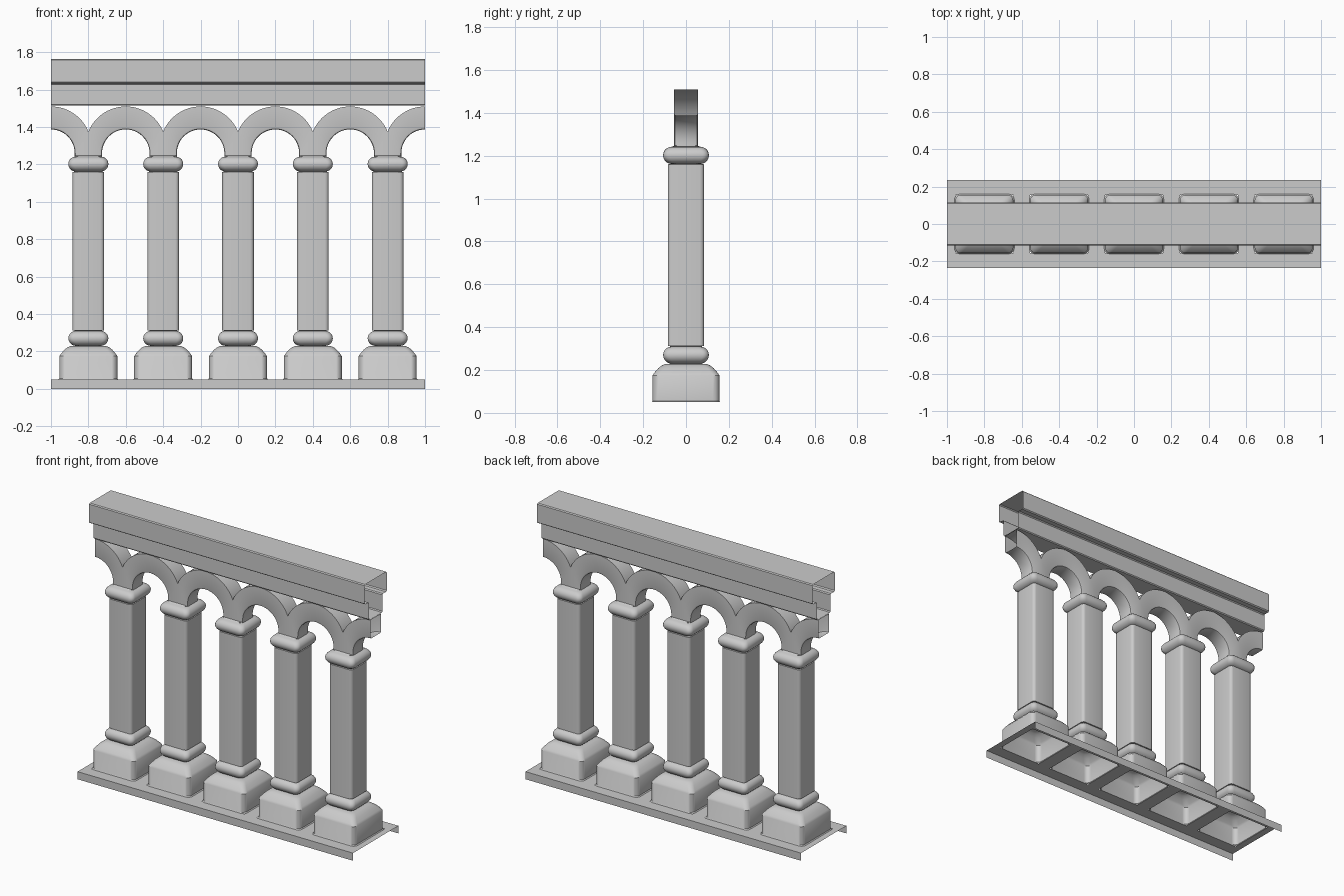
import bpy, bmesh
from math import sin, cos, pi, asin, radians

if "Cube" in bpy.data.objects:
    bpy.data.objects.remove(bpy.data.objects["Cube"])


def finish(name, bm):
    bmesh.ops.remove_doubles(bm, verts=bm.verts, dist=1e-5)
    bmesh.ops.recalc_face_normals(bm, faces=bm.faces)
    # open shells: make sure the highest level face looks up
    flat = [f for f in bm.faces if abs(f.normal.z) > 0.9]
    if flat and max(flat, key=lambda f: f.calc_center_median().z).normal.z < 0:
        bmesh.ops.reverse_faces(bm, faces=bm.faces)
    me = bpy.data.meshes.new(name)
    bm.to_mesh(me)
    bm.free()
    ob = bpy.data.objects.new(name, me)
    bpy.context.collection.objects.link(ob)
    bpy.ops.object.select_all(action='DESELECT')
    ob.select_set(True)
    bpy.context.view_layer.objects.active = ob
    bpy.ops.object.shade_smooth_by_angle(angle=radians(35))
    return ob


def loft(bm, rings, closed=True):
    rows = [[bm.verts.new(p) for p in r] for r in rings]
    n = len(rows[0])
    for a, b in zip(rows, rows[1:]):
        for i in range(n if closed else n - 1):
            j = (i + 1) % n
            bm.faces.new((a[i], a[j], b[j], b[i]))


def rounded_rect(hx, hy, r, z, seg=4):
    pts = []
    for k, (sx, sy) in enumerate([(1, 1), (-1, 1), (-1, -1), (1, -1)]):
        for i in range(seg + 1):
            a = (k + i / seg) * pi / 2
            pts.append((sx * (hx - r) + r * cos(a), sy * (hy - r) + r * sin(a), z))
    return pts


# base slab: open underneath and at the ends, with an opening under each column
bm = bmesh.new()
Y, H, Z = 0.235, 0.155, 0.05
columns = [-0.8, -0.4, 0, 0.4, 0.8]
xs = [-1] + [c + s * H for c in columns for s in (-1, 1)] + [1]
for i in range(len(xs) - 1):
    x0, x1 = xs[i], xs[i + 1]
    bands = [(-Y, -H), (H, Y)] if i % 2 else [(-Y, -H), (-H, H), (H, Y)]
    for y0, y1 in bands:
        bm.faces.new([bm.verts.new(p) for p in
                      ((x0, y0, Z), (x1, y0, Z), (x1, y1, Z), (x0, y1, Z))])
    for y in (-Y, Y):
        bm.faces.new([bm.verts.new(p) for p in
                      ((x0, y, 0), (x1, y, 0), (x1, y, Z), (x0, y, Z))])
finish("base_slab", bm)


# columns: plinth, lower roll, square shaft and capital roll in one hollow loft
def roll(z0, z1):
    zc, r = (z0 + z1) / 2, (z1 - z0) / 2
    return [(0.107 - r + r * cos(a), 0.107 - r + r * cos(a), 0.03, zc + r * sin(a))
            for a in [-pi / 2 + pi * i / 10 for i in range(11)]]


profile = [(0.16, 0.16, 0.03, 0.05), (0.155, 0.156, 0.03, 0.056),
           (0.155, 0.156, 0.03, 0.175), (0.147, 0.148, 0.03, 0.187),
           (0.128, 0.129, 0.03, 0.209), (0.112, 0.112, 0.03, 0.222),
           (0.098, 0.098, 0.025, 0.228)]
profile += roll(0.23, 0.31)
profile += [(0.0845, 0.0845, 0.02, 0.312), (0.0845, 0.0845, 0.02, 1.16)]
profile += roll(1.162, 1.242)
profile += [(0.073, 0.055, 0.008, 1.247)]
for k, cx in enumerate(columns):
    bm = bmesh.new()
    loft(bm, [[(x + cx, y, z) for x, y, z in rounded_rect(*p)] for p in profile])
    finish(f"column_{k + 1}", bm)

# arcade: four whole arches with a half arch at each end
R_OUT, Z_OUT, R_IN, Z_IN = 0.216, 1.294, 0.127, 1.26
SPREAD = asin(0.2 / R_OUT)
N = 24


def arch_sections(c, t0, t1):
    """Cross sections from t=-1 (left springing) to t=1 (right springing)."""
    out = []
    steps = [i / (N / 2) for i in range(-N // 2, N // 2 + 1) if t0 <= i / (N / 2) <= t1]
    for t in steps:
        a, b = t * SPREAD, t * pi / 2
        o = (c + R_OUT * sin(a), Z_OUT + R_OUT * cos(a))
        ring = [(o, -0.055), (o, 0.055)]
        for r, y in ((R_IN + 0.012, 0.055), (R_IN + 0.003, 0.052), (R_IN, 0.043),
                     (R_IN, -0.043), (R_IN + 0.003, -0.052), (R_IN + 0.012, -0.055)):
            ring.append(((c + r * sin(b), Z_IN + r * cos(b)), y))
        out.append([(p[0], y, p[1]) for p, y in ring])
    return out


bm = bmesh.new()
for c in (-1, -0.6, -0.2, 0.2, 0.6, 1):
    t0, t1 = (0 if c == -1 else -1), (0 if c == 1 else 1)
    rings = arch_sections(c, t0, t1)
    loft(bm, rings)
    # legs down to the capitals, open along the column centre line
    for ring, t in ((rings[0], t0), (rings[-1], t1)):
        if t:
            top = ring[1:] + ring[:1]
            low = [(x, y, 1.243) for x, y, z in top]
            loft(bm, [top, low], closed=False)
finish("arcade", bm)

# top rail and frieze: hollow section, open at the ends
half = [(0, 1.765), (0.109, 1.765), (0.115, 1.759), (0.115, 1.64), (0.108, 1.634),
        (0.076, 1.634), (0.07, 1.628), (0.07, 1.521), (0.065, 1.515), (0, 1.515)]
section = half + [(-y, z) for y, z in half[-2:0:-1]]
bm = bmesh.new()
loft(bm, [[(x, y, z) for y, z in section] for x in (-1, 1)])
finish("top_rail", bm)
